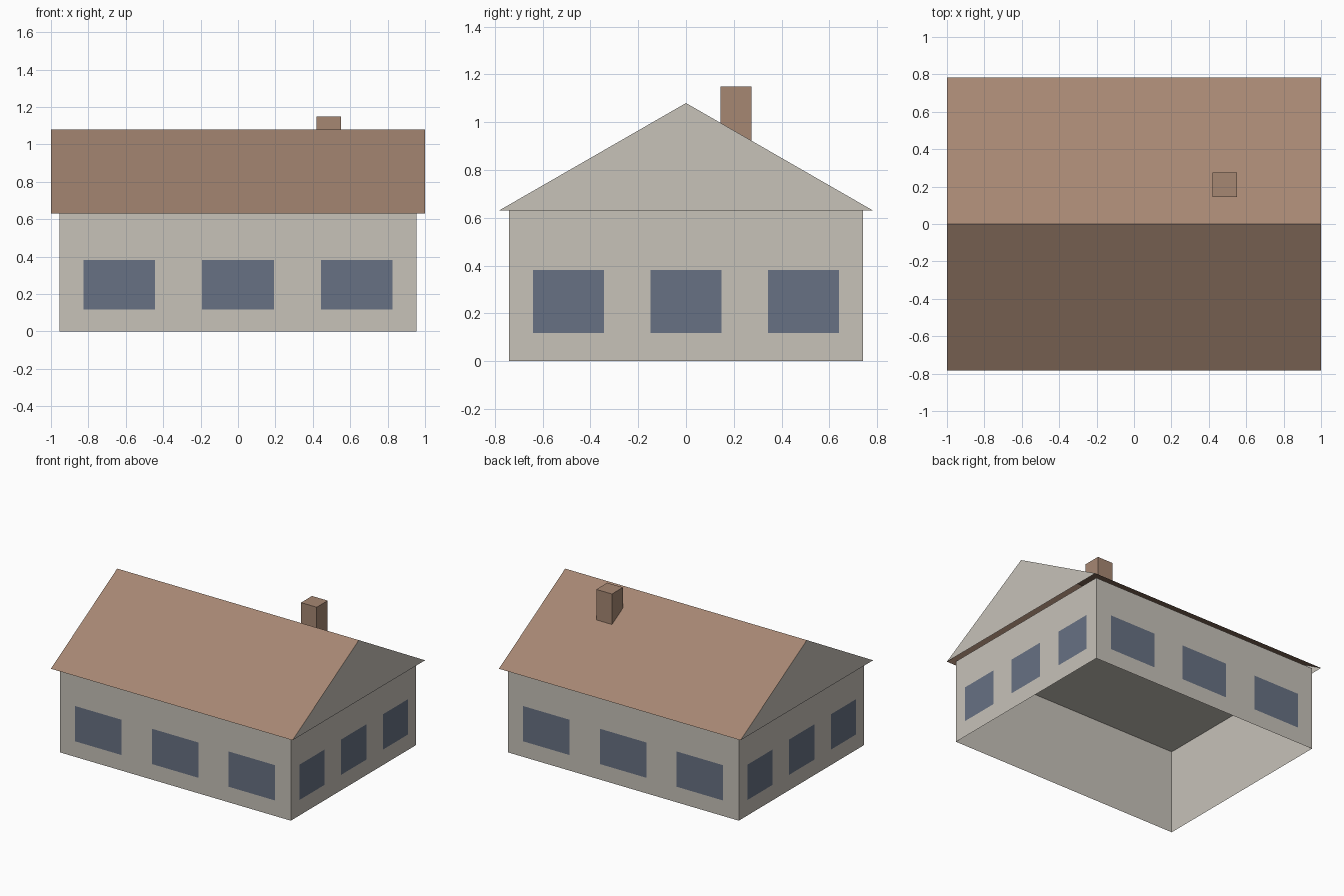
import bpy
import bmesh
from math import pi
from mathutils import Matrix, Vector

default = bpy.data.objects.get("Cube")
if default:
    bpy.data.objects.remove(default, do_unlink=True)


def material(name, rgb):
    mat = bpy.data.materials.new(name)
    mat.use_nodes = True
    mat.diffuse_color = (*rgb, 1)
    bsdf = mat.node_tree.nodes["Principled BSDF"]
    bsdf.inputs["Base Color"].default_value = (*rgb, 1)
    bsdf.inputs["Roughness"].default_value = 0.9
    return mat


PLASTER = material("warm grey plaster", (0.571, 0.539, 0.485))
BROWN = material("brown roof", (0.381, 0.242, 0.171))
GLASS = material("slate blue glass", (0.136, 0.165, 0.227))

WALL_X, WALL_Y, EAVE = 0.955, 0.74, 0.63
ROOF_X, ROOF_Y, RIDGE = 1.0, 0.783, 1.08


def finish(name, bm, *mats):
    mesh = bpy.data.meshes.new(name)
    bm.to_mesh(mesh)
    bm.free()
    for mat in mats:
        mesh.materials.append(mat)
    obj = bpy.data.objects.new(name, mesh)
    bpy.context.collection.objects.link(obj)
    return obj


def box(name, low, high, mat, open_bottom=False):
    low, high = Vector(low), Vector(high)
    bm = bmesh.new()
    place = Matrix.Translation((low + high) / 2) @ Matrix.Diagonal((*(high - low), 1))
    bmesh.ops.create_cube(bm, size=1, matrix=place)
    if open_bottom:
        bm.normal_update()
        floor = [f for f in bm.faces if f.normal.z < -0.5]
        bmesh.ops.delete(bm, geom=floor, context="FACES_ONLY")
    return finish(name, bm, mat)


# Walls with a flat ceiling and no floor
box("walls", (-WALL_X, -WALL_Y, 0), (WALL_X, WALL_Y, EAVE), PLASTER, open_bottom=True)

# Gabled roof: brown slopes, plaster gable ends, open underneath
bm = bmesh.new()
ends = [[bm.verts.new((x, y, z)) for y, z in ((-ROOF_Y, EAVE), (0, RIDGE), (ROOF_Y, EAVE))]
        for x in (-ROOF_X, ROOF_X)]
left, right = ends
for i in range(2):
    bm.faces.new((left[i], right[i], right[i + 1], left[i + 1]))
bm.faces.new(right)
bm.faces.new(left)
bmesh.ops.recalc_face_normals(bm, faces=bm.faces)
for face in bm.faces:
    face.material_index = int(abs(face.normal.x) > 0.5)
finish("roof", bm, BROWN, PLASTER)

# Chimney on the back slope
box("chimney", (0.42, 0.145, 0.85), (0.55, 0.275, 1.15), BROWN)


# Window panes: three thin plates on each wall
def windows(side, turn, distance, spacing, width):
    for i in (-1, 0, 1):
        bm = bmesh.new()
        place = (Matrix.Rotation(turn, 4, "Z")
                 @ Matrix.Translation((i * spacing, -distance - 0.003, 0.25))
                 @ Matrix.Rotation(pi / 2, 4, "X")
                 @ Matrix.Diagonal((width, 0.264, 1, 1)))
        bmesh.ops.create_grid(bm, x_segments=1, y_segments=1, size=0.5, matrix=place)
        finish(f"{side}_window_{i + 2}", bm, GLASS)


for side, turn in (("front", 0), ("back", pi)):
    windows(side, turn, WALL_Y, 0.635, 0.384)
for side, turn in (("left", pi / 2), ("right", -pi / 2)):
    windows(side, turn, WALL_X, 0.492, 0.298)
